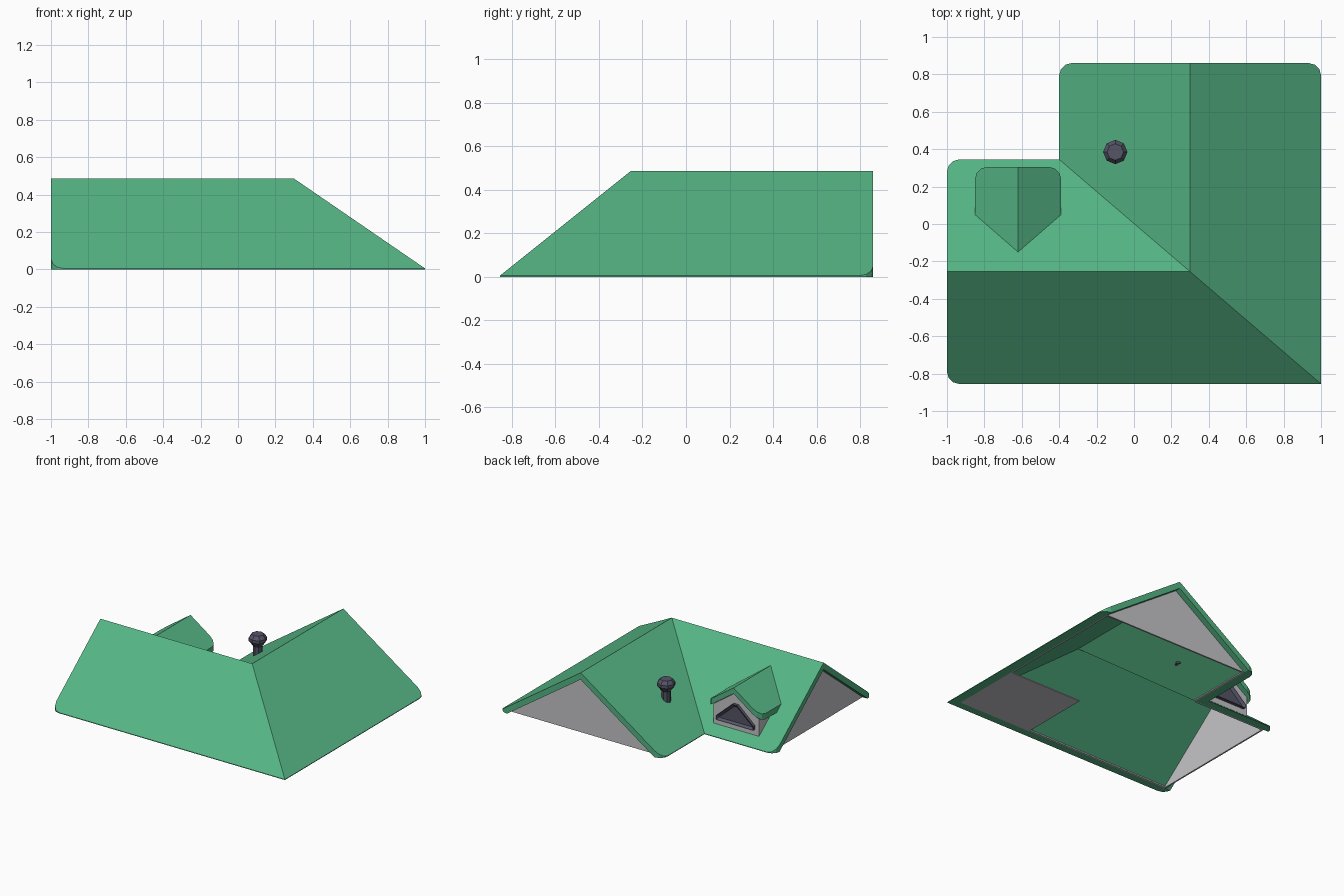
import bpy, bmesh, math
from mathutils import Vector

cube = bpy.data.objects.get("Cube")
if cube:
    bpy.data.objects.remove(cube, do_unlink=True)


def material(name, rgb):
    m = bpy.data.materials.new(name)
    m.use_nodes = True
    m.diffuse_color = (*rgb, 1)
    m.node_tree.nodes["Principled BSDF"].inputs["Base Color"].default_value = (*rgb, 1)
    return m


GREEN = material("roof green", (0.09, 0.46, 0.23))
GREY = material("wall grey", (0.56, 0.55, 0.58))
DARK = material("dark metal", (0.09, 0.09, 0.135))


def finish(name, bm, mat):
    bmesh.ops.recalc_face_normals(bm, faces=bm.faces)
    me = bpy.data.meshes.new(name)
    bm.to_mesh(me)
    bm.free()
    me.materials.append(mat)
    ob = bpy.data.objects.new(name, me)
    bpy.context.scene.collection.objects.link(ob)
    return ob


def prism(name, pts, axis, lo, hi, mat):
    """Extrude a 2D outline along an axis (remaining axes keep xyz order)."""
    def place(p, d):
        c = list(p)
        c.insert("xyz".index(axis), d)
        return c
    bm = bmesh.new()
    a = [bm.verts.new(place(p, lo)) for p in pts]
    b = [bm.verts.new(place(p, hi)) for p in pts]
    bm.faces.new(a)
    bm.faces.new(b)
    for i in range(len(pts)):
        bm.faces.new((a[i - 1], a[i], b[i], b[i - 1]))
    return finish(name, bm, mat)


def box(name, x0, x1, y0, y1, z0, z1, mat):
    return prism(name, [(x0, y0), (x1, y0), (x1, y1), (x0, y1)], "z", z0, z1, mat)


def rounded(cx, cy, sx, sy, r=0.065):
    """Rounded plan corner, from the y-running edge to the x-running edge."""
    return [(cx + sx * r * (1 - math.cos(t)), cy + sy * r * (1 - math.sin(t)))
            for t in (math.pi / 6 * k for k in range(4))]


def roof_slab(name, plans, height, thick):
    """Sloped slab over plan polygons, trimmed level at the ground."""
    bm = bmesh.new()
    for plan in plans:
        bm.faces.new([bm.verts.new((x, y, height(x, y))) for x, y in plan])
    bmesh.ops.remove_doubles(bm, verts=bm.verts, dist=0.001)
    top, rim = list(bm.faces), [e for e in bm.edges if e.is_boundary]
    low = {v: bm.verts.new(v.co - Vector((0, 0, thick))) for v in list(bm.verts)}
    for f in top:
        bm.faces.new([low[v] for v in reversed(f.verts)])
    for e in rim:
        a, b = e.verts
        bm.faces.new((a, b, low[b], low[a]))
    bmesh.ops.bisect_plane(bm, geom=bm.verts[:] + bm.edges[:] + bm.faces[:],
                           plane_co=(0, 0, 0), plane_no=(0, 0, 1), clear_inner=True)
    bmesh.ops.holes_fill(bm, edges=[e for e in bm.edges if e.is_boundary], sides=0)
    return finish(name, bm, GREEN)


# Main L-shaped roof
W, E, S, N = -1.0, 1.0, -0.855, 0.86
VX, VY = -0.4, 0.345            # inner valley corner
RX, RY = 0.3, -0.255            # ridge corner
THICK = 0.053


def main_height(x, y):
    outer = min((y - S) / (RY - S), (E - x) / (E - RX))
    inner = max((VY - y) / (VY - RY), (x - VX) / (RX - VX))
    return 0.005 + 0.48 * min(outer, inner)


ridge, valley, hip = (RX, RY), (VX, VY), (E, S)
roof_slab("main_roof", [
    [(W, RY)] + rounded(W, S, 1, 1) + [hip, ridge],
    [ridge, valley] + rounded(W, VY, 1, -1)[::-1] + [(W, RY)],
    [ridge, valley] + rounded(VX, N, 1, -1) + [(RX, N)],
    [ridge, hip] + rounded(E, N, -1, -1) + [(RX, N)],
], main_height, THICK)

# Gable walls and the thin wall strips along the eaves
IX, IY, T = 0.07, 0.06, 0.012   # eave insets and wall thickness
x0, x1, y0, y1 = VX + IX, E - IX, S + IY, VY - IY
gx, gy, peak = W + 0.045, N - 0.045, 0.485 - THICK
prism("back_gable_wall", [(x0, 0), (x1, 0), (RX, peak)], "y", gy - T, gy, GREY)
prism("side_gable_wall", [(y0, 0), (y1, 0), (RY, peak)], "x", gx, gx + T, GREY)
box("front_eave_strip", gx, x1, y0, y0 + T, 0, T, GREY)
box("right_eave_strip", x1 - T, x1, y0, gy, 0, T, GREY)
box("inner_side_strip", gx, x0, y1 - T, y1, 0, T, GREY)
box("inner_back_strip", x0, x0 + T, y1, gy, 0, T, GREY)
box("corner_floor_panel", RX, x1, y0, RY + 0.015, 0, 0.008, GREY)

# Dormer roof
DX, HALF, DN = -0.62, 0.23, 0.305
roof_slab("dormer_roof", [
    [(DX, DN), (DX, -0.15), (DX + s * HALF, 0.05)] + rounded(DX + s * HALF, DN, -s, -1)
    for s in (-1, 1)
], lambda x, y: 0.402 - 0.7 * abs(x - DX), 0.045)

# Dormer walls: wedge body with a gable on top
DW, DY, SHOULDER = 0.195, 0.27, 0.215
prism("dormer_body", [(DY, 0.035), (DY, SHOULDER), (0.05, SHOULDER)], "x",
      DX - DW, DX + DW, GREY)
prism("dormer_gable", [(DX - DW, SHOULDER), (DX + DW, SHOULDER), (DX, 0.352)], "y",
      0.07, DY, GREY)

# Dormer window: raised frame with a recessed pane
half = [(0.16, 0.11), (0.16, 0.14), (0.02, 0.265)]
outline = [(DX + x, z) for x, z in half] + [(DX - x, z) for x, z in half[::-1]]
window = prism("dormer_window", outline, "y", DY - 0.005, DY + 0.022, DARK)
bm = bmesh.new()
bm.from_mesh(window.data)
pane = [f for f in bm.faces if f.normal.y > 0.9]
bmesh.ops.inset_region(bm, faces=pane, thickness=0.022)
bmesh.ops.translate(bm, verts=pane[0].verts[:], vec=(0, -0.016, 0))
bm.to_mesh(window.data)
bm.free()

# Vent pipe with a faceted cap, as a lathed octagon
bm = bmesh.new()
rings = []
for r, z in [(0.034, 0.165), (0.034, 0.275), (0.065, 0.315), (0.065, 0.338), (0.044, 0.365)]:
    rings.append([bm.verts.new((-0.1 + r * math.cos(a), 0.385 + r * math.sin(a), z))
                  for a in (math.pi / 4 * k for k in range(8))])
for lo, hi in zip(rings, rings[1:]):
    for i in range(8):
        bm.faces.new((lo[i - 1], lo[i], hi[i], hi[i - 1]))
bm.faces.new(rings[0])
bm.faces.new(rings[-1])
finish("vent_pipe", bm, DARK)
